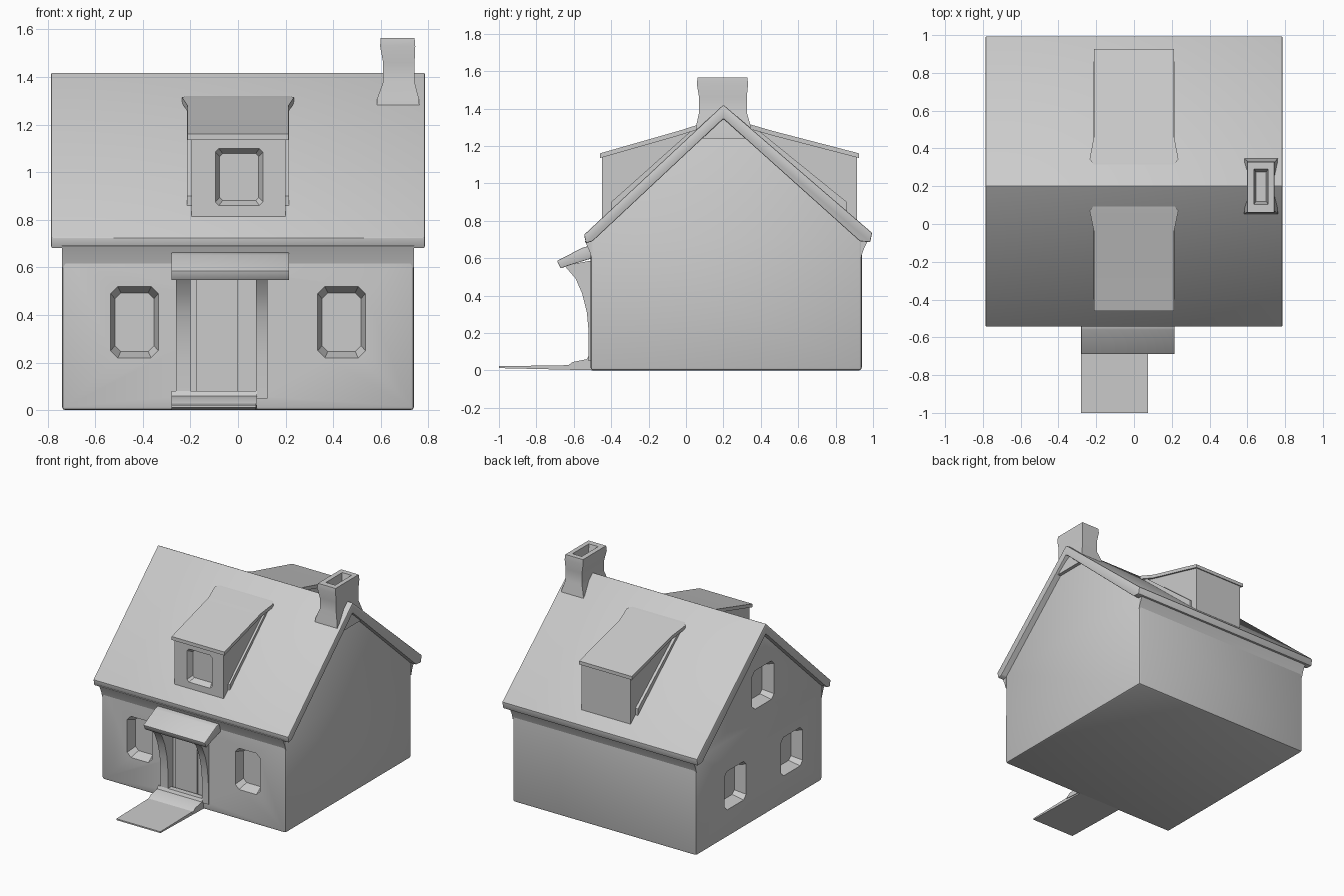
import bpy, bmesh, math

if "Cube" in bpy.data.objects:
    bpy.data.objects.remove(bpy.data.objects["Cube"])


def loft(name, rings, bevel=0.0, segments=2):
    """Closed solid through rings of equal point count, capped at both ends."""
    bm = bmesh.new()
    loops = [[bm.verts.new(p) for p in r] for r in rings]
    n = len(loops[0])
    for a, b in zip(loops, loops[1:]):
        for i in range(n):
            j = (i + 1) % n
            bm.faces.new((a[i], a[j], b[j], b[i]))
    bm.faces.new(loops[0])
    bm.faces.new(loops[-1])
    bmesh.ops.recalc_face_normals(bm, faces=bm.faces)
    if bevel:
        bmesh.ops.bevel(bm, geom=bm.edges[:], offset=bevel, segments=segments,
                        profile=0.5, affect='EDGES')
    mesh = bpy.data.meshes.new(name)
    bm.to_mesh(mesh)
    bm.free()
    ob = bpy.data.objects.new(name, mesh)
    bpy.context.collection.objects.link(ob)
    return ob


def prism(name, pts, x0, x1, bevel=0.0):
    """Side profile of (y, z) points, pulled along x."""
    return loft(name, [[(x, y, z) for y, z in pts] for x in (x0, x1)], bevel)


def rect(x0, x1, y0, y1, z):
    return [(x0, y0, z), (x1, y0, z), (x1, y1, z), (x0, y1, z)]


def cut(target, cutter):
    mod = target.modifiers.new("cut", 'BOOLEAN')
    mod.object = cutter
    mod.operation = 'DIFFERENCE'
    mod.solver = 'EXACT'
    bpy.context.view_layer.objects.active = target
    bpy.ops.object.modifier_apply(modifier=mod.name)
    bpy.data.objects.remove(cutter)


def window_cutter(u, z, hw, hh, wall, depth, side, c=0.03):
    """Tapered opening with clipped corners, in a front or a left wall."""
    shape = [(hw, hh - c), (hw - c, hh), (c - hw, hh), (-hw, hh - c),
             (-hw, c - hh), (c - hw, -hh), (hw - c, -hh), (hw, c - hh)]
    rings = []
    for d, s in ((-0.03, 1.0), (0.0, 1.0), (depth, 0.82)):
        ring = [(u + a * s, z + b * s) for a, b in shape]
        rings.append([(a, wall + d, b) if side == 'front' else (wall + d, a, b)
                      for a, b in ring])
    ob = loft("window_cutter", rings)
    ob.hide_render = True
    return ob


# House walls with gables
walls = prism("walls", [(-0.51, 0), (0.94, 0), (0.94, 0.71), (0.2, 1.37), (-0.51, 0.71)],
              -0.74, 0.74, 0.015)
for x in (-0.435, 0.435):
    cut(walls, window_cutter(x, 0.37, 0.10, 0.15, -0.51, 0.07, 'front'))
for y, z in ((0.49, 0.34), (-0.16, 0.34), (0.17, 0.95)):
    cut(walls, window_cutter(y, z, 0.125, 0.14, -0.74, 0.08, 'left'))
cut(walls, loft("door_cutter", [rect(-0.2, 0.075, -0.6, -0.46, z) for z in (0.06, 0.575)]))

# Door leaf
loft("door", [rect(-0.175, 0.0, -0.47, -0.455, z) for z in (0.06, 0.57)])

# Gabled roof slab
prism("roof", [(-0.545, 0.725), (0.2, 1.42), (0.995, 0.735), (0.985, 0.685),
               (0.93, 0.69), (0.2, 1.345), (-0.5, 0.69), (-0.535, 0.68)],
      -0.785, 0.785, 0.006)

# Coving under both eaves
for name, y, k in (("front_eave_cove", -0.505, -1), ("back_eave_cove", 0.935, 1)):
    prism(name, [(y, 0.60), (y + k * 0.012, 0.64), (y + k * 0.035, 0.69), (y, 0.72)],
          -0.74, 0.74)

# Dormers on both slopes
for side, k in (("front", -1.0), ("back", 1.1)):
    wall_pts = [(0.65, 0.74), (0.65, 1.14), (0.12, 1.31), (0.12, 1.22)]
    body = prism(side + "_dormer", [(0.2 + k * d, z) for d, z in wall_pts], -0.195, 0.2)
    if side == "front":
        cut(body, window_cutter(0.005, 0.98, 0.10, 0.12, -0.45, 0.04, 'front', 0.015))
    # Dormer roof, flaring where it meets the slope
    stations = [(0.66, 1.16, 0.212), (0.24, 1.28, 0.212), (0.13, 1.315, 0.235), (0.09, 1.325, 0.2)]
    loft(side + "_dormer_roof",
         [[(-w, 0.2 + k * d, z), (w, 0.2 + k * d, z),
           (w, 0.2 + k * d, z - 0.025), (-w, 0.2 + k * d, z - 0.025)]
          for d, z, w in stations])
    # Flashing wings beside the dormer
    for s in (-1, 1):
        pts = [(0.6, 0.80), (0.6, 0.90), (0.14, 1.31), (0.14, 1.26)]
        prism(side + "_dormer_flashing", [(0.2 + k * d, z) for d, z in pts],
              s * 0.19, s * 0.215)

# Chimney with flared foot, cap and flue
chimney = loft("chimney", [
    rect(0.58, 0.765, 0.05, 0.35, 1.24), rect(0.585, 0.76, 0.055, 0.345, 1.31),
    rect(0.61, 0.742, 0.07, 0.325, 1.38), rect(0.61, 0.742, 0.07, 0.325, 1.46),
    rect(0.597, 0.745, 0.058, 0.332, 1.53), rect(0.60, 0.742, 0.062, 0.328, 1.565)])
cut(chimney, loft("flue_cutter", [rect(0.645, 0.70, 0.12, 0.275, 1.50),
                                  rect(0.63, 0.715, 0.095, 0.30, 1.60)]))

# Door canopy and its curved brackets
prism("canopy", [(-0.50, 0.67), (-0.555, 0.655), (-0.69, 0.585), (-0.67, 0.545),
                 (-0.63, 0.56), (-0.50, 0.60)], -0.28, 0.215, 0.004)
bracket = [(-0.49, 0.59), (-0.65, 0.56), (-0.59, 0.49), (-0.555, 0.41), (-0.53, 0.31),
           (-0.52, 0.2), (-0.52, 0.05), (-0.49, 0.05)]
for name, x0, x1 in (("left_bracket", -0.26, -0.2), ("right_bracket", 0.075, 0.125)):
    prism(name, bracket, x0, x1)

# Doorstep and path
prism("doorstep", [(-0.48, 0.005), (-0.64, 0.02), (-0.605, 0.045), (-0.53, 0.06),
                   (-0.52, 0.08), (-0.48, 0.08)], -0.28, 0.08)
prism("path", [(-0.48, 0.0), (-1.0, 0.012), (-1.0, 0.022), (-0.48, 0.03)], -0.28, 0.075)

# Crisp edges, softly shaded bevels
bpy.ops.object.select_all(action='SELECT')
bpy.context.view_layer.objects.active = walls
bpy.ops.object.shade_smooth_by_angle(angle=math.radians(30))
